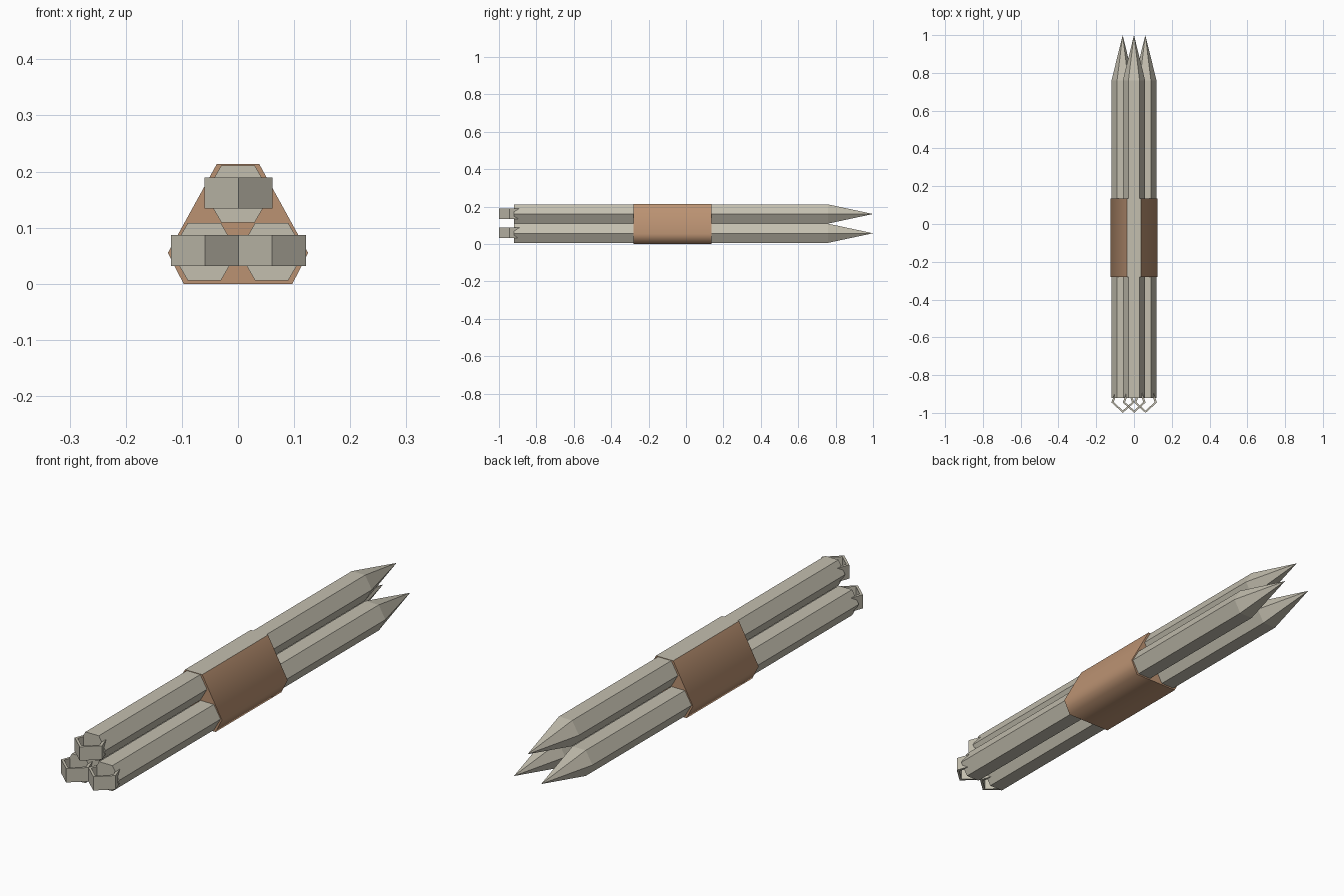
import bpy, bmesh, math

cube = bpy.data.objects.get("Cube")
if cube:
    bpy.data.objects.remove(cube)


def material(name, rgb):
    m = bpy.data.materials.new(name)
    m.use_nodes = True
    m.diffuse_color = (*rgb, 1)
    m.node_tree.nodes["Principled BSDF"].inputs["Base Color"].default_value = (*rgb, 1)
    return m


grey = material("pale_grey", (0.55, 0.52, 0.43))
brown = material("leather_brown", (0.50, 0.29, 0.17))


def finish(name, bm, mats):
    bmesh.ops.recalc_face_normals(bm, faces=bm.faces)
    mesh = bpy.data.meshes.new(name)
    bm.to_mesh(mesh)
    bm.free()
    obj = bpy.data.objects.new(name, mesh)
    for m in mats:
        mesh.materials.append(m)
    bpy.context.collection.objects.link(obj)
    return obj


def loft(bm, rings):
    """Bridge equal-length closed rings of points."""
    loops = [[bm.verts.new(p) for p in ring] for ring in rings]
    n = len(loops[0])
    for a, b in zip(loops, loops[1:]):
        for i in range(n):
            j = (i + 1) % n
            bm.faces.new((a[i], a[j], b[j], b[i]))
    return loops


def rod(name, x, z, radius=0.059):
    """Six-sided shaft with a pointed far end."""
    bm = bmesh.new()
    hexagon = [(x + radius * math.cos(k * math.pi / 3),
                z + radius * math.sin(k * math.pi / 3)) for k in range(6)]
    near, far = loft(bm, [[(px, y, pz) for px, pz in hexagon] for y in (-0.92, 0.76)])
    bm.faces.new(near)
    tip = bm.verts.new((x, 1.0, z))
    for i in range(6):
        bm.faces.new((far[i], far[(i + 1) % 6], tip))
    finish(name, bm, [grey])


def end_loop(name, x, z, half=0.0275):
    """Five-sided upright band set into the blunt end."""
    bm = bmesh.new()
    outer = [(0, -1.0), (0.0605, -0.945), (0.037, -0.88), (-0.037, -0.88), (-0.0605, -0.945)]
    inner = [(px * 0.8, -0.937 + (py + 0.937) * 0.8) for px, py in outer]
    rings = [[(x + px, py, z + h) for px, py in shape]
             for shape, h in ((outer, -half), (outer, half), (inner, half),
                              (inner, -half), (outer, -half))]
    loft(bm, rings)
    bmesh.ops.remove_doubles(bm, verts=bm.verts, dist=0.0001)
    finish(name, bm, [grey])


# Three stacked rods with their end loops
for label, x, z in (("top", 0, 0.16), ("left", 0.06, 0.057), ("right", -0.06, 0.057)):
    rod(label + "_rod", x, z)
    end_loop(label + "_end_loop", x + 0.001, z + 0.002)

# Wrap around the middle, with a grey top strip and softly shaded sides
bm = bmesh.new()
half_profile = [(0.038, 0.213), (0.125, 0.055), (0.097, 0)]
profile = half_profile + [(-x, z) for x, z in reversed(half_profile)]
for cap in loft(bm, [[(x, y, z) for x, z in profile] for y in (-0.28, 0.135)]):
    bm.faces.new(cap)
bm.normal_update()
for f in bm.faces:
    is_cap = len(f.verts) == 6
    is_top = min(v.co.z for v in f.verts) > 0.2
    f.material_index = 1 if is_top else 0
    f.smooth = not (is_cap or is_top)
finish("wrap", bm, [brown, grey])
